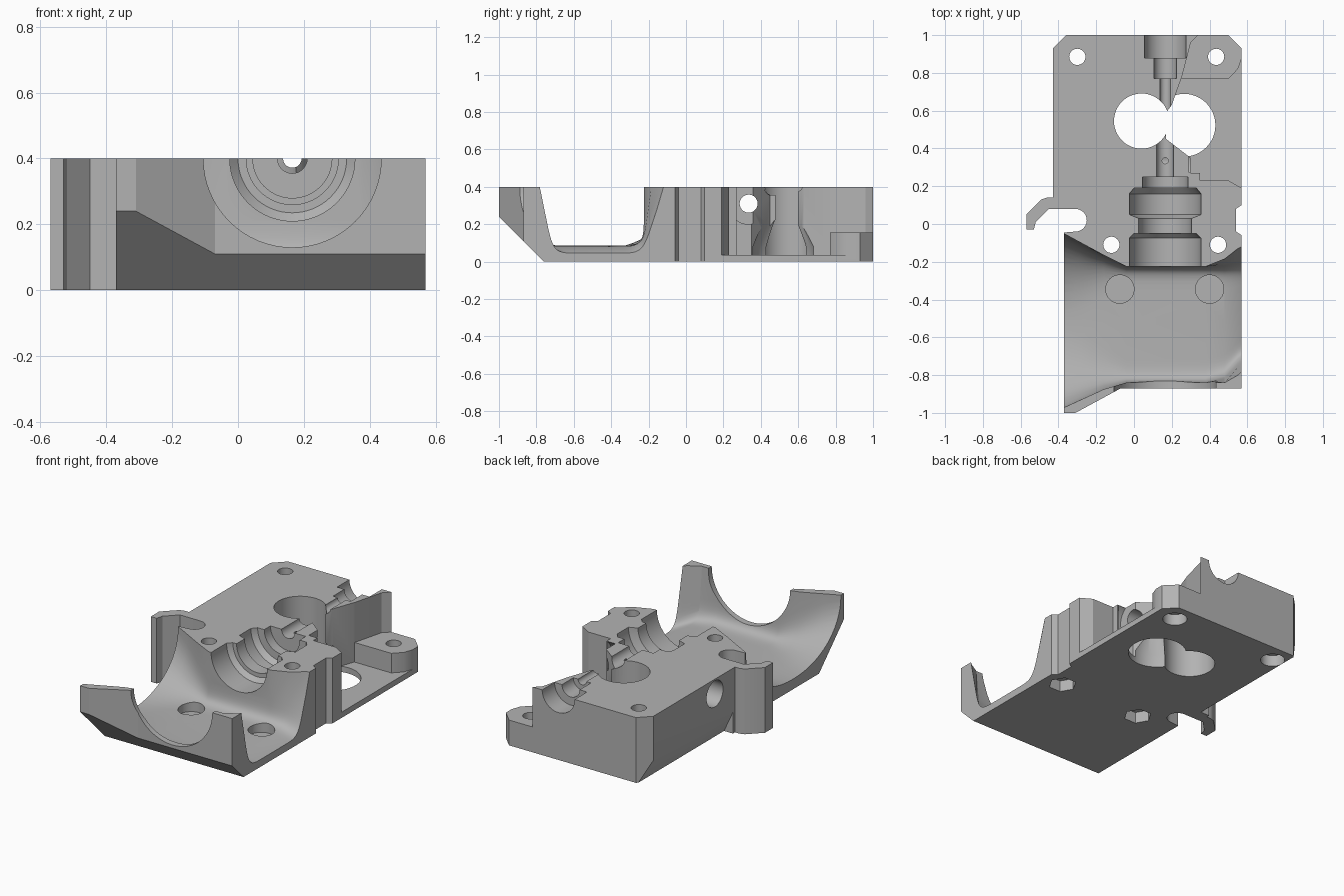
import bpy, bmesh, math
from math import cos, sin, pi

cube = bpy.data.objects.get("Cube")
if cube:
    bpy.data.objects.remove(cube)

mat = bpy.data.materials.new("plain grey")
mat.use_nodes = True
grey = (0.45, 0.45, 0.45, 1)
mat.diffuse_color = grey
mat.node_tree.nodes["Principled BSDF"].inputs["Base Color"].default_value = grey

AXES = {"x": lambda a, b, h: (h, a, b),
        "y": lambda a, b, h: (a, h, b),
        "z": lambda a, b, h: (a, b, h)}


def loft(name, rings):
    """Closed solid skinned over rings with equal point counts."""
    bm = bmesh.new()
    vs = [[bm.verts.new(p) for p in r] for r in rings]
    n = len(vs[0])
    for r, s in zip(vs, vs[1:]):
        for i in range(n):
            bm.faces.new((r[i], r[(i + 1) % n], s[(i + 1) % n], s[i]))
    bm.faces.new(vs[0])
    bm.faces.new(vs[-1])
    bmesh.ops.recalc_face_normals(bm, faces=bm.faces)
    me = bpy.data.meshes.new(name)
    bm.to_mesh(me)
    bm.free()
    ob = bpy.data.objects.new(name, me)
    bpy.context.collection.objects.link(ob)
    return ob


def prism(name, pts, lo, hi, axis="z"):
    return loft(name, [[AXES[axis](a, b, h) for a, b in pts] for h in (lo, hi)])


def lathe(name, centre, profile, axis="z", n=48):
    """Turned solid from (height, radius) pairs."""
    a, b = centre
    return loft(name, [[AXES[axis](a + r * cos(2 * pi * i / n), b + r * sin(2 * pi * i / n), h)
                        for i in range(n)] for h, r in profile])


def arc(cx, cy, r, a0, a1, n=12):
    return [(cx + r * cos(a0 + (a1 - a0) * i / n), cy + r * sin(a0 + (a1 - a0) * i / n))
            for i in range(n + 1)]


def cut(body, cutter):
    cutter.hide_render = True
    mod = body.modifiers.new("cut", "BOOLEAN")
    mod.operation, mod.solver, mod.object = "DIFFERENCE", "EXACT", cutter
    dg = bpy.context.evaluated_depsgraph_get()
    me = bpy.data.meshes.new_from_object(body.evaluated_get(dg))
    body.modifiers.clear()
    body.data = me
    bpy.data.objects.remove(cutter)


# Main block outline with cable hook, slot and side notch
outline = [(-.36, 1), (.50, 1), (.57, .93), (.57, .10), (.54, .08), (.54, -.04), (.57, -.06),
           (.57, -.87), (-.07, -.87), (-.31, -1), (-.37, -1), (-.37, -.045)]
outline += arc(-.31, .02, .06, -pi / 2, pi / 2)
outline += [(-.45, .08), (-.52, .01), (-.53, -.03), (-.57, -.03), (-.57, .05), (-.49, .13),
            (-.46, .14), (-.43, .14), (-.43, .93)]
body = prism("extruder_body", outline, 0, .4)

# Sloped front underside and left undercut
cut(body, prism("front_slope", [(-1.2, .44), (-1.2, -.1), (-.66, -.1)], -1, 1, "x"))
cut(body, prism("left_undercut", [(-.60, .13), (-.43, .13), (-.347, -.05), (-.60, -.05)], .16, 1.2, "y"))


# Air duct, round at the left and flared at the right
def duct_ring(x, top, bottom, floor, n):
    ring = [(x, top[0], .5)]
    for i in range(33):
        t = pi * i / 32
        c = math.copysign(abs(cos(t)) ** (2 / n), -cos(t))
        s = abs(sin(t)) ** (2 / n)
        f, b = (p + (q - p) * s for p, q in zip(top, bottom))
        ring.append((x, (f + b) / 2 + c * (b - f) / 2, .4 - (.4 - floor) * s))
    return ring + [(x, top[1], .5)]


box = (-.84, -.225)
sections = [(-.40, (-.985, -.035), (-.985, -.035), .06, 2),
            (-.28, (-.93, -.10), (-.93, -.10), .07, 2.7),
            (-.16, (-.875, -.165), (-.875, -.165), .08, 4.5),
            (-.04, box, box, .085, 9),
            (.38, box, box, .085, 9),
            (.48, (-.84, -.185), (-.81, -.23), .08, 9),
            (.55, (-.80, -.13), (-.73, -.23), .055, 9),
            (.60, (-.755, -.105), (-.68, -.23), .03, 9)]
cut(body, loft("duct", [duct_ring(*s) for s in sections]))
cut(body, lathe("front_arch", (.165, .4), [(-1.2, .27), (-.8, .27)], "y", 64))

# Stepped hot end socket and filament path
steps = [(-.5, .19), (-.075, .19), (-.05, .165), (-.05, .14), (.03, .14), (.05, .19),
         (.16, .19), (.19, .165), (.19, .12), (.25, .12), (.25, .045), (.52, .045), (.53, .028),
         (.77, .028), (.77, .06), (.88, .06), (.88, .11), (1.1, .11)]
cut(body, lathe("filament_path", (.165, .4), steps, "y", 64))

# Open idler pocket on the right and the low rear corner
pocket = [(.17, .45), (.30, .35), (.30, .27), (.35, .27), (.35, .23), (.50, .23), (.57, .19),
          (.70, .17), (.70, .92), (.575, .89), (.55, .82), (.50, .77), (.25, .77), (.20, .63), (.17, .59)]
cut(body, prism("idler_pocket", pocket, .035, .5))
corner = [(.25, .765), (.70, .765), (.70, 1.1), (.34, 1.1), (.34, 1), (.30, .96), (.28, .88)]
cut(body, prism("corner_step", corner, .155, .5))

# Drive gear opening
cut(body, lathe("gear_bore", (.04, .545), [(-.1, .146), (.5, .146)]))
cut(body, lathe("idler_bore", (.265, .523), [(-.1, .166), (.08, .166), (.31, .07)]))

# Cross hole for the tension screw
cut(body, lathe("cross_hole", (.335, .31),
                [(-.6, .08), (-.30, .08), (-.30, .048), (.29, .048), (.29, .11), (.345, .11)], "x"))

# Mounting holes with round rear and hexagonal front recesses below
for x, y, r, sides in ((-.30, .885, .07, 32), (.435, .885, .07, 32),
                       (-.12, -.11, .08, 6), (.445, -.11, .08, 6)):
    cut(body, lathe("screw_hole", (x, y), [(-.1, .043), (.5, .043)], n=32))
    cut(body, lathe("recess", (x, y), [(-.1, r), (.07, r)], n=sides))

# Shallow round recesses in the duct floor
for x in (-.075, .40):
    cut(body, lathe("floor_recess", (x, -.345), [(.035, .075), (.2, .075)], n=32))

body.data.materials.clear()
body.data.materials.append(mat)
for p in body.data.polygons:
    p.material_index = 0
bpy.ops.object.select_all(action="DESELECT")
body.select_set(True)
bpy.context.view_layer.objects.active = body
bpy.ops.object.shade_smooth_by_angle(angle=math.radians(28))
